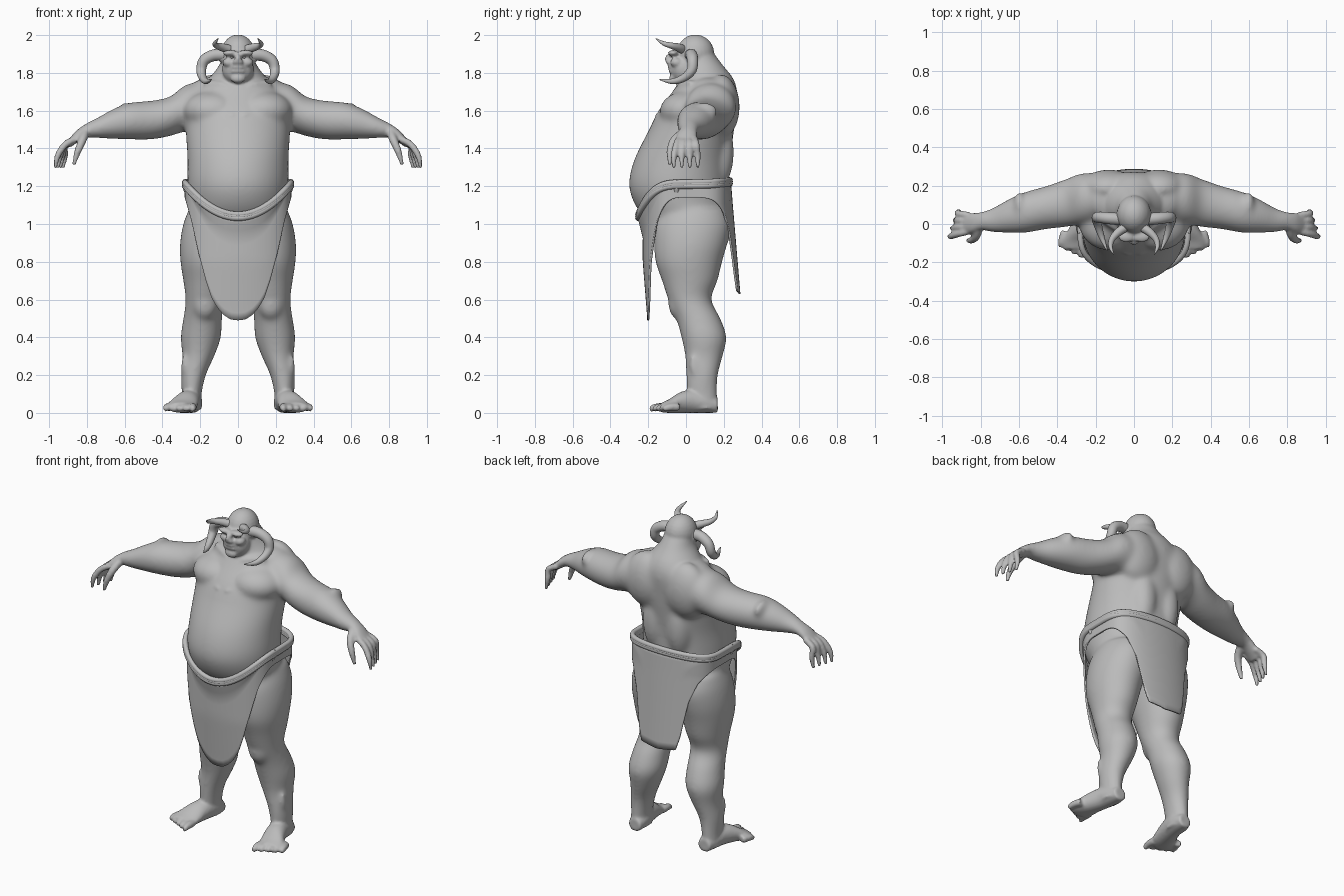
import bpy
import bmesh
from math import sin, cos, pi
from mathutils import Vector, Matrix, Quaternion

default_cube = bpy.data.objects.get("Cube")
if default_cube:
    bpy.data.objects.remove(default_cube, do_unlink=True)

grey = bpy.data.materials.new("clay_grey")
grey.use_nodes = True
grey.diffuse_color = (.5, .5, .5, 1)
grey.node_tree.nodes["Principled BSDF"].inputs["Base Color"].default_value = (.5, .5, .5, 1)


def smooth_rows(rows, steps=4):
    """Catmull-Rom interpolation of equally long tuples."""
    rows = [Vector(row) for row in rows]
    padded = [rows[0]] + rows + [rows[-1]]
    result = []
    for a, b, c, d in zip(padded, padded[1:], padded[2:], padded[3:]):
        for step in range(steps):
            t = step / steps
            result.append(b + (c - a) * (t / 2) + (a * 2 - b * 5 + c * 4 - d) * (t * t / 2)
                          + (b * 3 - a - c * 3 + d) * (t ** 3 / 2))
    return result + [rows[-1]]


def bridge(bm, rings):
    """Skin a list of point rings and cap both ends."""
    rings = [[bm.verts.new(p) for p in ring] for ring in rings]
    count = len(rings[0])
    for low, high in zip(rings, rings[1:]):
        for i in range(count):
            j = (i + 1) % count
            bm.faces.new((low[i], low[j], high[j], high[i]))
    bm.faces.new(rings[0][::-1])
    bm.faces.new(rings[-1])


def loft(bm, axis, rows, sides=32):
    """Ellipses along an axis: position, two centre values, two radii."""
    place = {"x": lambda t, a, b: (t, a, b),
             "y": lambda t, a, b: (a, t, b),
             "z": lambda t, a, b: (a, b, t)}[axis]
    angles = [2 * pi * i / sides for i in range(sides)]
    bridge(bm, [[place(t, a + ra * cos(n), b + rb * sin(n)) for n in angles]
                for t, a, b, ra, rb in smooth_rows(rows)])


def tube(bm, rows, sides=14, steps=5):
    """Round tube through points with a radius each."""
    path = smooth_rows(rows, steps)
    points = [Vector(p[:3]) for p in path]
    turn, old, rings = Quaternion(), Vector((0, 0, 1)), []
    for i, p in enumerate(points):
        tangent = (points[min(i + 1, len(points) - 1)] - points[max(i - 1, 0)]).normalized()
        turn = old.rotation_difference(tangent) @ turn
        old = tangent
        rings.append([p + turn @ Vector((cos(2 * pi * k / sides), sin(2 * pi * k / sides), 0)) * path[i][3]
                      for k in range(sides)])
    bridge(bm, rings)


def blob(bm, centre, radii):
    bmesh.ops.create_uvsphere(bm, u_segments=24, v_segments=14, radius=1,
                              matrix=Matrix.Translation(centre) @ Matrix.Diagonal((*radii, 1)))


def mirror_all(bm):
    copy = bmesh.ops.duplicate(bm, geom=bm.verts[:] + bm.edges[:] + bm.faces[:])["geom"]
    for item in copy:
        if isinstance(item, bmesh.types.BMVert):
            item.co.x *= -1


def finish(bm, name):
    bmesh.ops.recalc_face_normals(bm, faces=bm.faces[:])
    mesh = bpy.data.meshes.new(name)
    bm.to_mesh(mesh)
    bm.free()
    mesh.materials.append(grey)
    obj = bpy.data.objects.new(name, mesh)
    bpy.context.collection.objects.link(obj)
    bpy.ops.object.select_all(action="DESELECT")
    obj.select_set(True)
    bpy.context.view_layer.objects.active = obj
    bpy.ops.object.shade_smooth_by_angle(angle=pi / 4)
    return obj


def ramp(value, width):
    return max(0, min(1, value / width))


# Body: left limbs and paired muscles first, then mirrored
body = bmesh.new()
loft(body, "x", [(.14, .13, 1.62, .13, .13), (.27, .13, 1.615, .135, .125), (.36, .108, 1.57, .125, .105),
                 (.46, .085, 1.55, .113, .103), (.57, .06, 1.545, .107, .098), (.66, .04, 1.53, .087, .08),
                 (.74, .02, 1.51, .062, .055), (.8, .015, 1.495, .046, .038), (.85, .005, 1.465, .052, .034),
                 (.89, 0, 1.43, .05, .026)])
blob(body, (.6, .1, 1.595), (.03, .07, .05))
for i in range(4):
    base, tip = -.038 + .028 * i, -.064 + .042 * i
    reach = .967 - .013 * i
    tube(body, [(.86, base, 1.45, .018), (.915, (base + tip) / 2, 1.42, .018),
                (reach - .012, tip, 1.36, .016), (reach, tip, 1.295, .009)])
tube(body, [(.81, -.02, 1.48, .024), (.825, -.065, 1.44, .022), (.85, -.085, 1.38, .018), (.87, -.085, 1.31, .009)])

# Leg, foot and toes
loft(body, "z", [(1.08, .13, .04, .13, .17), (1, .145, .035, .145, .2), (.9, .157, .025, .15, .195),
                 (.8, .165, .015, .14, .177), (.7, .17, .02, .12, .148), (.6, .175, .02, .103, .115),
                 (.5, .187, .065, .103, .118), (.4, .197, .095, .107, .12), (.3, .21, .095, .085, .1),
                 (.2, .236, .085, .066, .084), (.1, .245, .085, .052, .078), (.02, .245, .09, .055, .08)])
loft(body, "y", [(.168, .24, .04, .04, .04), (.1, .245, .055, .056, .055), (.04, .255, .062, .06, .062),
                 (-.03, .275, .055, .068, .055), (-.09, .297, .036, .08, .036), (-.13, .3, .028, .07, .026)])
for i in range(5):
    x, y = .24 + .03 * i, -.11 + .018 * i
    tube(body, [(x, y, .03, .022), (x + .004 * i, y - .05, .03, .02), (x + .006 * i, y - .082, .018, .013)])
blob(body, (.175, -.035, .58), (.07, .06, .09))
tube(body, [(.27, .06, .2, .03), (.28, .04, .25, .025), (.293, .03, .3, .007)])

# Muscles and face masses
blob(body, (.13, .01, 1.6), (.16, .15, .105))
blob(body, (.13, .185, 1.62), (.15, .1, .17))
blob(body, (.12, .13, 1.72), (.13, .11, .058))
blob(body, (.08, .16, 1.38), (.085, .095, .2))
blob(body, (.122, .115, .96), (.125, .122, .13))
blob(body, (.04, -.068, 1.905), (.042, .028, .016))
blob(body, (.048, -.05, 1.855), (.034, .034, .026))
blob(body, (.085, .03, 1.885), (.025, .03, .03))
blob(body, (.014, -.092, 1.858), (.013, .014, .012))
for i in range(4):
    z = 1.57 + .045 * i
    y = -.145 + .036 * i
    tube(body, [(.008, y, z, .01), (.035, y - .005, z + .004, .013), (.075, y + .01, z + .016, .006)])
tube(body, [(.03, -.045, 1.71, .012), (.09, -.025, 1.74, .014), (.17, .03, 1.745, .018)])
mirror_all(body)

# Torso, neck and head
loft(body, "z", [(.93, 0, .03, .2, .15), (1.05, 0, 0, .25, .235), (1.14, 0, -.03, .262, .257),
                 (1.23, 0, -.037, .268, .264), (1.35, 0, -.018, .268, .252), (1.5, 0, .03, .277, .225),
                 (1.6, 0, .06, .28, .205), (1.7, 0, .1, .23, .172), (1.77, 0, .11, .155, .14),
                 (1.84, 0, .085, .1, .11), (1.9, 0, .07, .08, .08)], 48)
blob(body, (0, .05, 1.9), (.09, .1, .103))
blob(body, (0, -.012, 1.82), (.084, .072, .088))
blob(body, (0, -.088, 1.872), (.018, .024, .03))
for z, depth in ((1.83, -.083), (1.808, -.08)):
    blob(body, (0, depth, z), (.036, .014, .009))
blob(body, (0, -.068, 1.77), (.04, .022, .025))
for v in body.verts:
    v.co.z = max(v.co.z, 0)
body_obj = finish(body, "body")
remesh = body_obj.modifiers.new("blend_parts", "REMESH")
remesh.mode = "VOXEL"
remesh.voxel_size = .0085
remesh.use_smooth_shade = True
bpy.ops.object.modifier_apply(modifier=remesh.name)

# Soften the large muscles strongly; keep hands, feet, head and breastbone crisp
soft = body_obj.vertex_groups.new(name="large_muscles")
for v in body_obj.data.vertices:
    x, y, z = abs(v.co.x), v.co.y, v.co.z
    weight = ramp(.8 - x, .12) * ramp(1.79 - z, .06) * ramp(z - .12, .15)
    if y < .02 and z > 1.52:
        weight *= max(.06, ramp(x - .06, .06))
    soft.add([v.index], weight, "REPLACE")
for label, rounds, group in (("soften_muscles", 45, soft.name), ("soften_joins", 3, "")):
    relax = body_obj.modifiers.new(label, "SMOOTH")
    relax.factor = .5
    relax.iterations = rounds
    relax.vertex_group = group

# Horns: a big curled pair and a small brow pair
horns = bmesh.new()
tube(horns, [(.07, .025, 1.895, .032), (.13, .03, 1.893, .031), (.18, .035, 1.865, .029), (.195, .03, 1.815, .026),
             (.187, -.01, 1.775, .021), (.168, -.07, 1.755, .015), (.14, -.14, 1.765, .003)], 18, 6)
mirror_all(horns)
finish(horns, "curled_horns")
brow = bmesh.new()
tube(brow, [(.05, -.02, 1.925, .024), (.085, -.045, 1.936, .021), (.115, -.08, 1.945, .016),
            (.122, -.12, 1.957, .011), (.105, -.16, 1.982, .002)], 16)
mirror_all(brow)
finish(brow, "brow_horns")

# Eyes
eyes = bmesh.new()
blob(eyes, (.034, -.066, 1.884), (.011, .011, .007))
mirror_all(eyes)
finish(eyes, "eyes")

# Loincloth: hem height follows the angle around the hips
FRONT_HEM = [(0, .49), (.14, .495), (.27, .518), (.4, .56), (.5, .61), (.6, .69), (.74, .84), (.88, 1.02), (1, 1.14)]
BACK_HEM = [(0, .63), (.42, .645), (.5, .72), (.64, .94), (.8, 1.06), (1, 1.14)]


def hem(angle):
    s = min(abs(sin(angle)), 1)
    table = FRONT_HEM if cos(angle) > 0 else BACK_HEM
    for (a, low), (b, high) in zip(table, table[1:]):
        if s <= b:
            return low + (high - low) * (s - a) / (b - a)
    return table[-1][1]


def waist(angle):
    c, s = cos(angle), abs(sin(angle))
    return 1.045 + .17 * s ** 2 if c > 0 else 1.215 + .012 * abs(c)


def hip_point(angle, z, flare):
    c = cos(angle)
    if c > 0:
        depth = -(.224 + .03 * flare - .024 * ramp(.8 - z, .3)) * c ** .55
    else:
        depth = (.243 + .04 * max(0, 1.1 - z) / .47 - .01 * flare) * abs(c) ** .42
    return Vector(((.277 + .005 * flare) * sin(angle), depth, z))


cloth = bmesh.new()
segments, levels = 144, 14
columns = []
for k in range(segments):
    angle = 2 * pi * k / segments
    top, low = waist(angle), hem(angle)
    columns.append([cloth.verts.new(hip_point(angle, top + (low - top) * j / levels, max(0, 1 - j / 3)))
                    for j in range(levels + 1)])
for k in range(segments):
    here, there = columns[k], columns[(k + 1) % segments]
    for j in range(levels):
        cloth.faces.new((here[j], there[j], there[j + 1], here[j + 1]))
cloth_obj = finish(cloth, "loincloth")
thickness = cloth_obj.modifiers.new("cloth_thickness", "SOLIDIFY")
thickness.thickness = .01
thickness.offset = 0

# Waistband: flat sash with rounded edges and side knots
belt = bmesh.new()
ring = [2 * pi * k / 72 for k in range(73)]
for drop in (0, .01, .02):
    tube(belt, [(*hip_point(a, waist(a) - drop + .006, 1), .015) for a in ring], 12, 1)
for side in (-1, 1):
    tube(belt, [(side * .27, -.05, 1.17, .014), (side * .279, -.05, 1.2, .015), (side * .288, -.045, 1.235, .004)])
finish(belt, "waistband")
